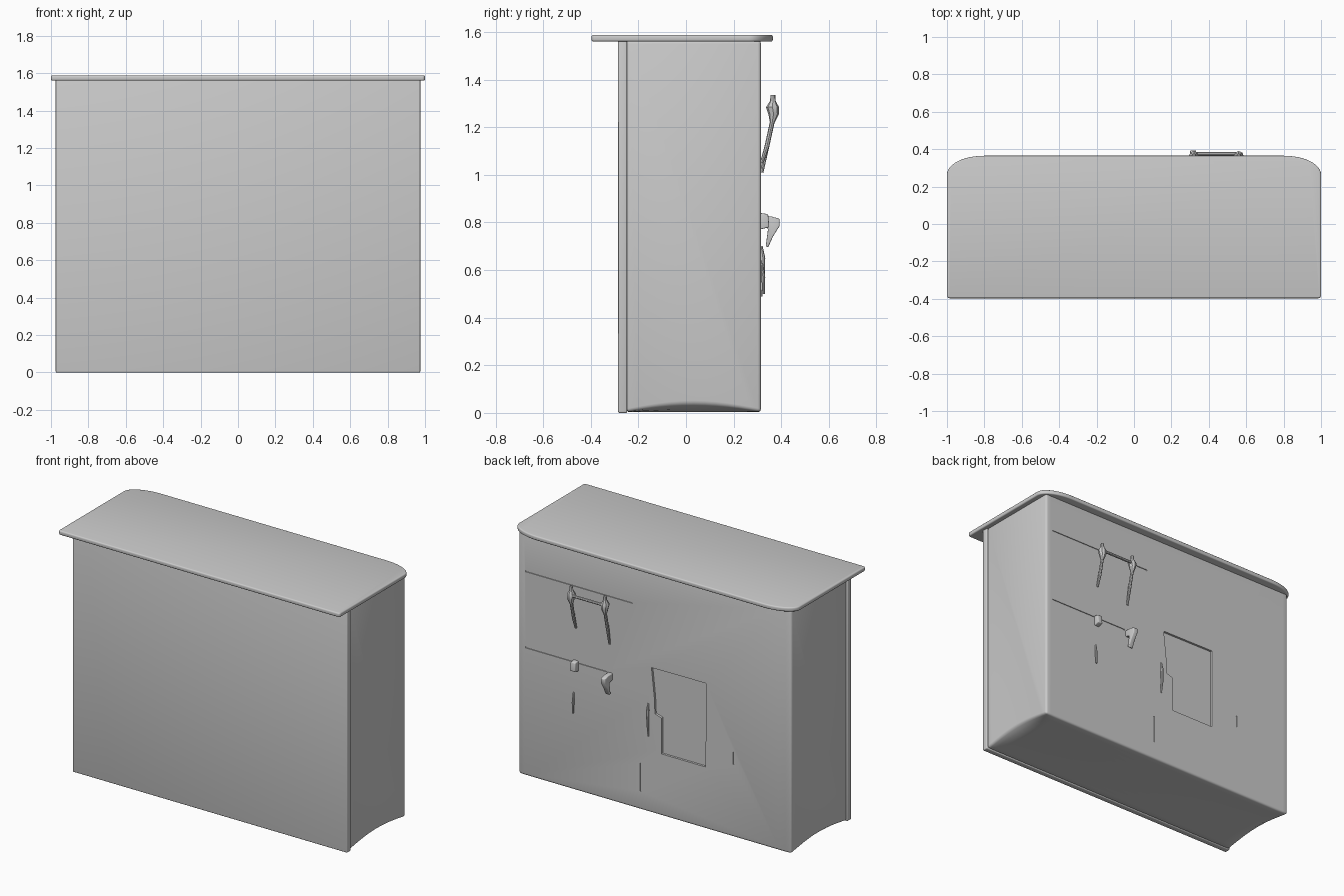
import bpy, bmesh, math
from mathutils import Vector

if "Cube" in bpy.data.objects:
    bpy.data.objects.remove(bpy.data.objects["Cube"])

grey = bpy.data.materials.new("light_grey")
grey.diffuse_color = (0.6, 0.6, 0.6, 1)
grey.use_nodes = True
grey.node_tree.nodes["Principled BSDF"].inputs["Base Color"].default_value = grey.diffuse_color


def finish(ob, bevel=0, segments=3):
    bpy.context.view_layer.objects.active = ob
    for o in bpy.data.objects:
        o.select_set(o == ob)
    if bevel:
        m = ob.modifiers.new("bevel", 'BEVEL')
        m.width, m.segments, m.limit_method = bevel, segments, 'ANGLE'
        m.angle_limit = math.radians(40)
        bpy.ops.object.modifier_apply(modifier="bevel")
    bpy.ops.object.shade_smooth_by_angle(angle=math.radians(35))
    return ob


def add_mesh(name, bm):
    bmesh.ops.recalc_face_normals(bm, faces=bm.faces)
    me = bpy.data.meshes.new(name)
    bm.to_mesh(me)
    bm.free()
    me.materials.append(grey)
    ob = bpy.data.objects.new(name, me)
    bpy.context.collection.objects.link(ob)
    return ob


def add_prism(bm, pts, offset):
    a = [bm.verts.new(p) for p in pts]
    b = [bm.verts.new(Vector(p) + Vector(offset)) for p in pts]
    bm.faces.new(a)
    bm.faces.new(b[::-1])
    for i in range(len(a)):
        j = (i + 1) % len(a)
        bm.faces.new((a[i], b[i], b[j], a[j]))


def prism(name, pts, offset, bevel=0):
    bm = bmesh.new()
    add_prism(bm, pts, offset)
    return finish(add_mesh(name, bm), bevel)


def rod(name, pts, radii):
    cu = bpy.data.curves.new(name, 'CURVE')
    cu.dimensions, cu.bevel_depth, cu.bevel_resolution = '3D', 1.0, 2
    cu.use_fill_caps = True
    sp = cu.splines.new('POLY')
    sp.points.add(len(pts) - 1)
    for q, p, r in zip(sp.points, pts, radii):
        q.co, q.radius = (*p, 1), r
    cu.materials.append(grey)
    ob = bpy.data.objects.new(name, cu)
    bpy.context.collection.objects.link(ob)
    bpy.context.view_layer.objects.active = ob
    for o in bpy.data.objects:
        o.select_set(o == ob)
    bpy.ops.object.convert(target='MESH')
    return finish(bpy.context.object)


# Counter top: square front corners, broad elliptical back corners
outline = []
for cx, cy, a, b, start in ((0.80, 0.265, 0.2, 0.1, 0), (-0.80, 0.265, 0.2, 0.1, 90),
                            (-0.985, -0.382, 0.015, 0.015, 180), (0.985, -0.382, 0.015, 0.015, 270)):
    for i in range(13):
        t = math.radians(start + 90 * i / 12)
        outline.append((cx + a * math.cos(t), cy + b * math.sin(t), 1.56))
prism("counter_top", outline, (0, 0, 0.028), 0.008)

# Front panel, slightly proud of the sides
prism("front_panel", [(-0.975, -0.285, 0), (0.975, -0.285, 0), (0.975, -0.247, 0), (-0.975, -0.247, 0)],
      (0, 0, 1.565), 0.006)

# Cabinet body: sections along x, lower edge arched at both ends
N, Y0, Y1 = 12, -0.25, 0.315
bm = bmesh.new()
rings = []
for x, arch in ((-0.969, 0.035), (-0.93, 0.012), (-0.88, 0), (0.88, 0), (0.93, 0.012), (0.969, 0.035)):
    ring = [bm.verts.new((x, Y0 + (Y1 - Y0) * i / N, 0.003 + arch * math.sin(math.pi * i / N)))
            for i in range(N + 1)]
    ring += [bm.verts.new((x, Y1, 1.565)), bm.verts.new((x, Y0, 1.565))]
    rings.append(ring)
for r, s in zip(rings, rings[1:]):
    for i in range(len(r)):
        j = (i + 1) % len(r)
        bm.faces.new((r[i], s[i], s[j], r[j]))
bm.faces.new(rings[0])
bm.faces.new(rings[-1][::-1])
body = finish(add_mesh("cabinet_body", bm), 0.014)

# Recessed panel and seams cut into the back
bm = bmesh.new()
recess = [(0.025, 0.935), (-0.363, 0.938), (-0.36, 0.40), (-0.047, 0.40), (-0.047, 0.63),
          (0.0, 0.645), (0.005, 0.75)]
add_prism(bm, [(x, Y1 - 0.014, z) for x, z in recess], (0, 0.1, 0))
for x0, x1, z0, z1 in ((0.16, 0.92, 1.312, 1.319), (0.34, 0.92, 0.823, 0.831),
                       (0.098, 0.106, 0.12, 0.30), (-0.562, -0.554, 0.47, 0.55)):
    add_prism(bm, [(x0, Y1 - 0.005, z0), (x1, Y1 - 0.005, z0), (x1, Y1 - 0.005, z1), (x0, Y1 - 0.005, z1)],
              (0, 0.1, 0))
cutter = add_mesh("back_cutter", bm)
cutter.hide_render = True
cut = body.modifiers.new("cut", 'BOOLEAN')
cut.operation, cut.object, cut.solver = 'DIFFERENCE', cutter, 'EXACT'
bpy.context.view_layer.objects.active = body
bpy.ops.object.modifier_apply(modifier="cut")
bpy.data.objects.remove(cutter)

# Upper handle: two bent posts with a crossbar
for name, x, foot in (("outer", 0.56, 1.05), ("inner", 0.32, 1.01)):
    rod("handle_post_" + name,
        [(x, 0.365, 1.335), (x, 0.365, 1.31), (x, 0.363, 1.285), (x, 0.368, 1.255),
         (x, 0.362, 1.22), (x, 0.340, 1.12), (x, 0.318, foot)],
        [0.010, 0.012, 0.027, 0.022, 0.010, 0.010, 0.007])
rod("handle_bar", [(0.32, 0.375, 1.28), (0.56, 0.375, 1.28)], [0.009, 0.009])

# Lower handle remains: tapered knob, bracket and drop strip
prism("lower_knob", [(0.30, y, z) for y, z in ((0.31, 0.825), (0.36, 0.825), (0.393, 0.815), (0.393, 0.785),
                                               (0.365, 0.74), (0.345, 0.695), (0.335, 0.70), (0.345, 0.775),
                                               (0.31, 0.785))], (0.032, 0, 0), 0.005)
prism("lower_bracket", [(0.545, y, z) for y, z in ((0.31, 0.84), (0.345, 0.835), (0.35, 0.78), (0.31, 0.77))],
      (0.035, 0, 0), 0.005)
rod("drop_strip", [(0.575, 0.319, 0.63), (0.575, 0.325, 0.57), (0.575, 0.326, 0.50)], [0.005, 0.008, 0.005])

# Door pull beside the recessed panel
rod("door_pull", [(0.047, 0.316, 0.70), (0.047, 0.323, 0.65), (0.045, 0.323, 0.57), (0.047, 0.316, 0.49)],
    [0.006, 0.010, 0.008, 0.005])
